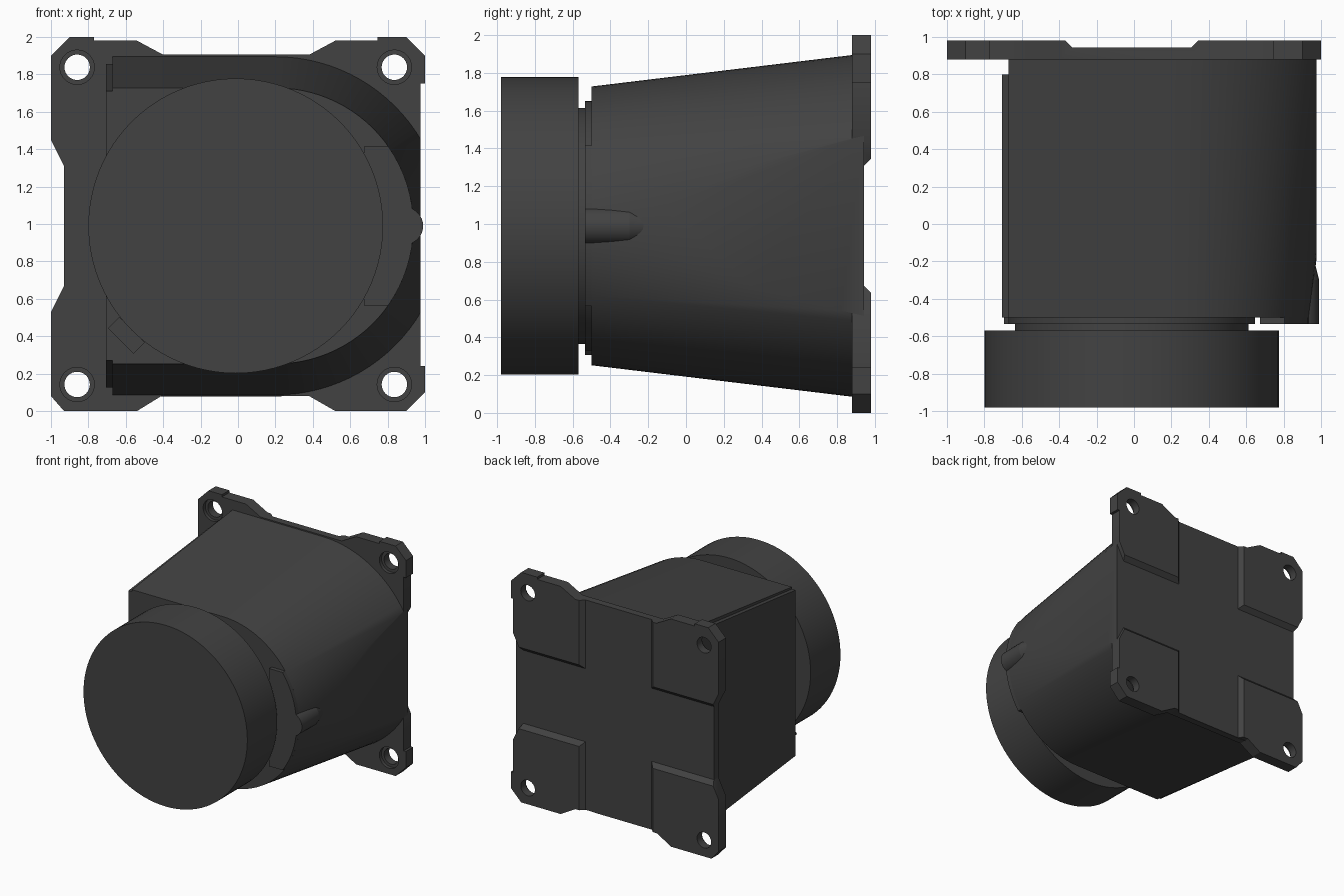
import bpy, bmesh
from math import sin, cos, pi, asin, radians
from mathutils import Vector

CX, CZ = -0.012, 0.99      # axis of the unit

default = bpy.data.objects.get("Cube")
if default:
    bpy.data.objects.remove(default, do_unlink=True)

mat = bpy.data.materials.new("dark grey")
mat.use_nodes = True
GREY = (0.055, 0.055, 0.055, 1)
mat.diffuse_color = GREY
mat.node_tree.nodes["Principled BSDF"].inputs["Base Color"].default_value = GREY


def finish(name, bm):
    bmesh.ops.recalc_face_normals(bm, faces=bm.faces)
    mesh = bpy.data.meshes.new(name)
    bm.to_mesh(mesh)
    bm.free()
    mesh.materials.append(mat)
    obj = bpy.data.objects.new(name, mesh)
    bpy.context.collection.objects.link(obj)
    return obj


def loft_bm(ring_a, ring_b, ya, yb):
    """Solid between two (x, z) outlines lying at depths ya and yb."""
    bm = bmesh.new()
    a = [bm.verts.new((x, ya, z)) for x, z in ring_a]
    b = [bm.verts.new((x, yb, z)) for x, z in ring_b]
    bm.faces.new(a)
    bm.faces.new(b[::-1])
    for i in range(len(a)):
        j = (i + 1) % len(a)
        bm.faces.new((a[i], b[i], b[j], a[j]))
    return bm


def loft(name, ring_a, ring_b, ya, yb):
    return finish(name, loft_bm(ring_a, ring_b, ya, yb))


def circle(x, z, r, n=64):
    return [(x + r * cos(2 * pi * i / n), z + r * sin(2 * pi * i / n)) for i in range(n)]


def rect(x0, x1, half):
    return [(x0, CZ - half), (x1, CZ - half), (x1, CZ + half), (x0, CZ + half)]


def smooth(obj):
    bpy.ops.object.select_all(action='DESELECT')
    obj.select_set(True)
    bpy.context.view_layer.objects.active = obj
    bpy.ops.object.shade_smooth_by_angle(angle=radians(30))


def cut(obj, cutter):
    bpy.context.view_layer.objects.active = obj
    mod = obj.modifiers.new("cut", 'BOOLEAN')
    mod.operation = 'DIFFERENCE'
    mod.object = cutter
    bpy.ops.object.modifier_apply(modifier=mod.name)
    bpy.data.objects.remove(cutter, do_unlink=True)


# Tapered D-shaped housing, trimmed flat on its round side
ARC_X = 0.2


def d_outline(r, n=48):
    arc = [(ARC_X + r * cos(t), CZ + r * sin(t))
           for t in (-pi / 2 + pi * i / n for i in range(n + 1))]
    return [(-0.67, CZ - r)] + arc + [(-0.67, CZ + r)]


bm = loft_bm(d_outline(0.738), d_outline(0.912), -0.5, 0.943)
bmesh.ops.bisect_plane(bm, geom=bm.verts[:] + bm.edges[:] + bm.faces[:],
                       plane_co=(0.977, 0, 0), plane_no=(1, 0, 0), clear_outer=True)
bmesh.ops.holes_fill(bm, edges=[e for e in bm.edges if e.is_boundary])
smooth(finish("housing", bm))

# Thin cover on the flat side of the housing
loft("side_cover", rect(-0.705, -0.66, 0.72), rect(-0.705, -0.66, 0.865), -0.5, 0.8)

# Mounting flange: outline with chamfered corners and side notches
half_left = [(-0.41, 0.08), (-0.54, 0), (-0.93, 0), (-1, 0.08), (-1, 0.53), (-0.93, 0.67),
             (-0.93, 1.31), (-1, 1.45), (-1, 1.9), (-0.9, 2), (-0.77, 2), (-0.77, 1.98),
             (-0.54, 1.98), (-0.4, 1.905)]
half_right = [(0.38, 1.905), (0.52, 1.98), (0.745, 1.98), (0.745, 2), (0.9, 2), (1, 1.9),
              (1, 1.75), (0.977, 1.75), (0.977, 1.45), (0.905, 1.31), (0.905, 0.67),
              (0.977, 0.53), (0.977, 0.24), (1, 0.24), (1, 0.1), (0.9, 0), (0.52, 0),
              (0.38, 0.08)]
outline = half_left + half_right
flange = loft("mounting_flange", outline, outline, 0.88, 0.98)

# Cross-shaped recess with sloped walls leaves four raised corner pads
LOW, HIGH = 0.318, 0.36
wide = 1.2
cut(flange, loft("cutter", rect(-wide, wide, LOW), rect(-wide, wide, HIGH), 0.943, 0.985))
cut(flange, loft("cutter", rect(CX - LOW, CX + LOW, wide),
                 rect(CX - HIGH, CX + HIGH, wide), 0.943, 0.985))

# Counterbored screw holes
for sx in (-1, 1):
    for sz in (-1, 1):
        x, z = CX + sx * 0.848, CZ + sz * 0.848
        for r, y1 in ((0.068, 1.1), (0.092, 0.91)):
            ring = circle(x, z, r, 32)
            cut(flange, loft("cutter", ring, ring, 0.8, y1))
smooth(flange)

# Round front: cap, neck and seat ring
for name, r, y0, y1 in (("front_cap", 0.788, -0.98, -0.57),
                        ("neck", 0.625, -0.575, -0.49),
                        ("seat_ring", 0.66, -0.535, -0.49)):
    ring = circle(CX, CZ, r, 96)
    smooth(loft(name, ring, ring, y0, y1))

# Raised segment on the round side of the front face
R, H = 0.738, 0.425
a = asin(H / R)
segment = [(0.675, CZ + H), (0.675, CZ - H)]
segment += [(ARC_X + R * cos(t), CZ + R * sin(t)) for t in (-a + a * i / 8 for i in range(17))]
smooth(loft("front_segment", segment, segment, -0.535, -0.49))

# Index rib with a tapered tail
knob = circle(0.89, CZ, 0.1, 32)
smooth(loft("index_rib", knob, knob, -0.535, -0.3))
smooth(loft("index_rib_tail", knob, circle(0.89, CZ, 0.06, 32), -0.3, -0.14))

# Small slanted locating tab
along, across = Vector((0.068, -0.068)), Vector((0.03, 0.03))
mid = Vector((-0.597, 0.405))
tab = [mid + along * u + across * v for u, v in ((-1, -1), (1, -1), (1, 1), (-1, 1))]
loft("locating_tab", tab, tab, -0.535, -0.49)
